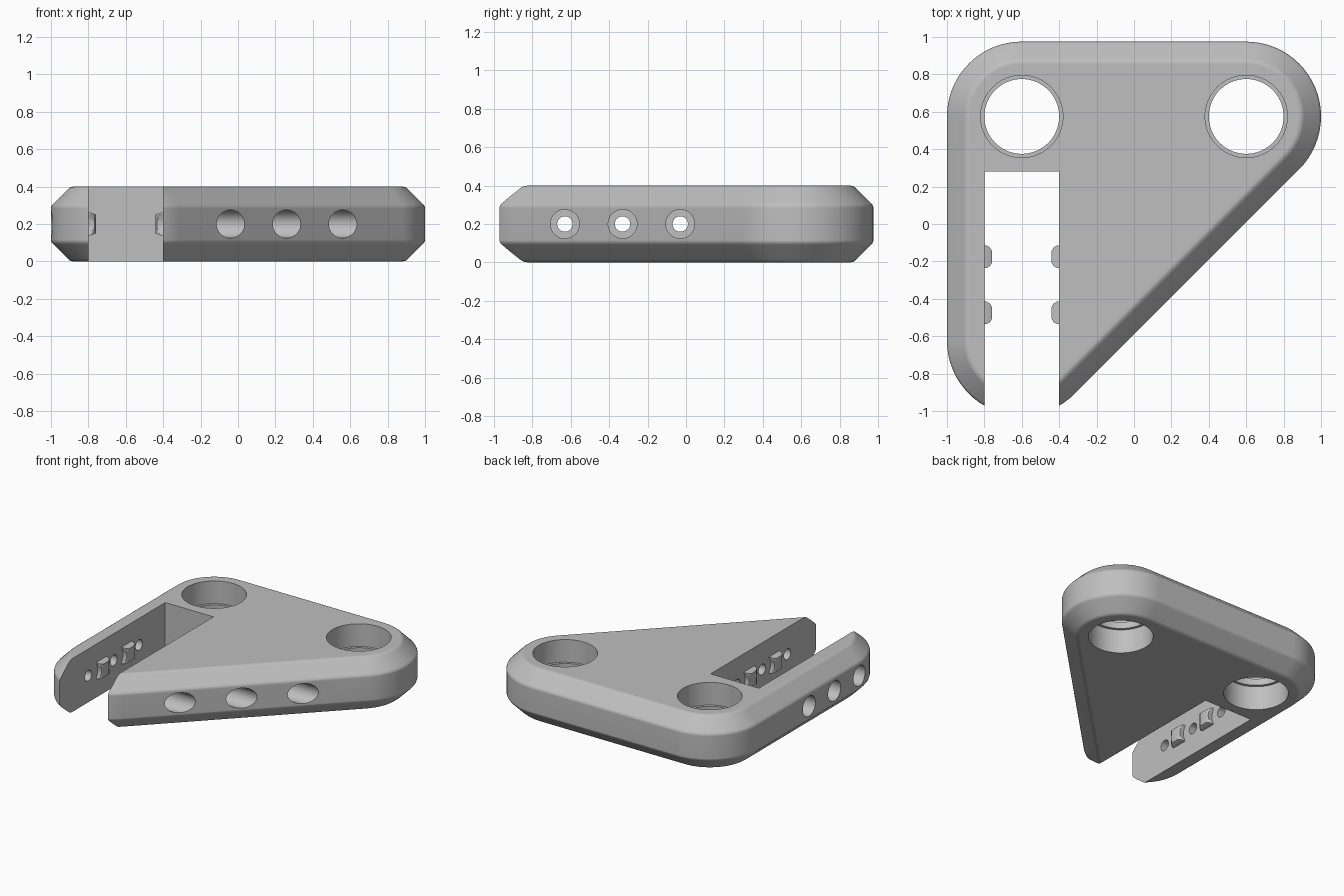
import bpy, bmesh, math
from mathutils import Matrix, Vector

if "Cube" in bpy.data.objects:
    bpy.data.objects.remove(bpy.data.objects["Cube"], do_unlink=True)

grey = bpy.data.materials.new("plain grey")
grey.use_nodes = True
COLOUR = (0.52, 0.52, 0.52, 1)
grey.diffuse_color = COLOUR
grey.node_tree.nodes["Principled BSDF"].inputs["Base Color"].default_value = COLOUR


def make_object(name, bm):
    bmesh.ops.recalc_face_normals(bm, faces=bm.faces)
    mesh = bpy.data.meshes.new(name)
    bm.to_mesh(mesh)
    bm.free()
    mesh.materials.append(grey)
    ob = bpy.data.objects.new(name, mesh)
    bpy.context.collection.objects.link(ob)
    return ob


def loft(rings):
    """Closed solid through equal-length rings of points."""
    bm = bmesh.new()
    rows = [[bm.verts.new(p) for p in ring] for ring in rings]
    n = len(rows[0])
    for a, b in zip(rows, rows[1:]):
        for i in range(n):
            j = (i + 1) % n
            bm.faces.new((a[i], a[j], b[j], b[i]))
    bm.faces.new(rows[0][::-1])
    bm.faces.new(rows[-1])
    return bm


def cylinder(start, end, radius):
    start, end = Vector(start), Vector(end)
    axis = end - start
    turn = axis.to_track_quat('Z', 'Y').to_matrix().to_4x4()
    bm = bmesh.new()
    bmesh.ops.create_cone(bm, cap_ends=True, segments=64, radius1=radius,
                          radius2=radius, depth=axis.length,
                          matrix=Matrix.Translation((start + end) / 2) @ turn)
    return make_object("cutter", bm)


def box(lo, hi):
    lo, hi = Vector(lo), Vector(hi)
    bm = bmesh.new()
    bmesh.ops.create_cube(bm, size=1, matrix=Matrix.Translation((lo + hi) / 2)
                          @ Matrix.Diagonal((*(hi - lo), 1)))
    return make_object("cutter", bm)


def cut(ob, cutters):
    """Subtract every cutter in turn, then discard the cutters."""
    for c in cutters:
        c.hide_render = True
        mod = ob.modifiers.new("cut", 'BOOLEAN')
        mod.operation, mod.solver, mod.object = 'DIFFERENCE', 'EXACT', c
    deps = bpy.context.evaluated_depsgraph_get()
    mesh = bpy.data.meshes.new_from_object(ob.evaluated_get(deps))
    ob.modifiers.clear()
    ob.data = mesh
    for c in cutters:
        bpy.data.objects.remove(c, do_unlink=True)


def smooth(ob):
    bpy.ops.object.select_all(action='DESELECT')
    ob.select_set(True)
    bpy.context.view_layer.objects.active = ob
    bpy.ops.object.shade_smooth_by_angle(angle=math.radians(35))
    mod = ob.modifiers.new("even shading", 'WEIGHTED_NORMAL')
    mod.keep_sharp = True


# Body: rounded triangle with softened chamfers above and below
HEIGHT, MID = 0.4, 0.2
CORNERS = [(-0.6, 0.575, 90, 180), (-0.6, -0.625, 180, 315), (0.6, 0.575, 315, 450)]


def outline(inset, z):
    r = 0.4 - inset
    pts = []
    for cx, cy, a0, a1 in CORNERS:
        for i in range(25):
            a = math.radians(a0 + (a1 - a0) * i / 24)
            pts.append((cx + r * math.cos(a), cy + r * math.sin(a), z))
    return pts


lower = [(0.12, 0), (0.103, 0.004), (0.09, 0.014),
         (0.012, 0.092), (0.004, 0.102), (0, 0.115)]
profile = lower + [(d, HEIGHT - z) for d, z in reversed(lower)]
body = make_object("bracket_body", loft([outline(d, z) for d, z in profile]))

# Slot open to the front
cutters = [box((-0.8, -1.3, -0.2), (-0.4, 0.28, 0.6))]

# Large upright holes with a thin lip at mid height
for x in (-0.6, 0.6):
    y = 0.575
    cutters += [cylinder((x, y, -0.2), (x, y, 0.6), 0.2),
                cylinder((x, y, 0.23), (x, y, 0.6), 0.22),
                cylinder((x, y, -0.2), (x, y, 0.18), 0.22)]

# Cross bolt holes, counterbored from both outer sides
BOLTS = (-0.63, -0.33, -0.03)
for y in BOLTS:
    cutters += [cylinder((-1.2, y, MID), (1.2, y, MID), 0.04),
                cylinder((-1.2, y, MID), (-0.9, y, MID), 0.075),
                cylinder((-0.3, y, MID), (1.2, y, MID), 0.075)]
cut(body, cutters)
smooth(body)

# Locating nubs on both slot walls, hollowed round the bolt holes
STEPS = [(-0.01, 0.06, 0.065), (0.012, 0.06, 0.061),
         (0.03, 0.05, 0.055), (0.04, 0.032, 0.05)]
for side, wall, direction in (("right", -0.8, 1), ("left", -0.4, -1)):
    for place, y in (("front", -0.475), ("rear", -0.175)):
        rings = [[(wall + direction * d, y + sy * hy, MID + sz * hz)
                  for sy, sz in ((-1, -1), (1, -1), (1, 1), (-1, 1))]
                 for d, hy, hz in STEPS]
        nub = make_object(f"{side}_{place}_nub", loft(rings))
        cut(nub, [cylinder((-1, y + s, MID), (-0.2, y + s, MID), 0.105)
                  for s in (-0.15, 0.15)])
        smooth(nub)
